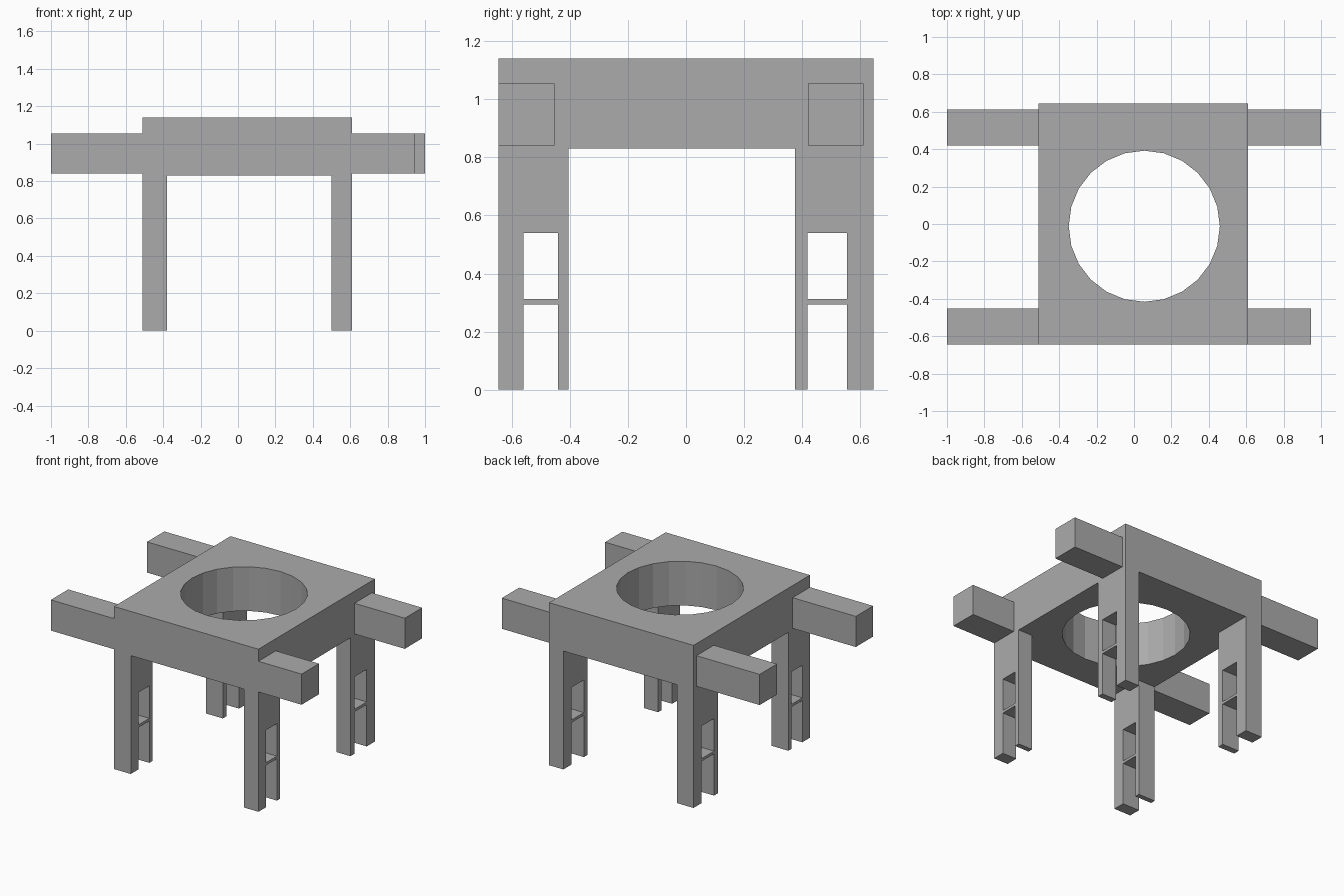
import bpy, bmesh, math
from mathutils import Vector

cube = bpy.data.objects.get("Cube")
if cube:
    bpy.data.objects.remove(cube, do_unlink=True)

grey = bpy.data.materials.new("plain grey")
grey.use_nodes = True
GREY = (0.41, 0.41, 0.41, 1)
grey.diffuse_color = GREY
grey.node_tree.nodes["Principled BSDF"].inputs["Base Color"].default_value = GREY


def prism(name, loops, direction):
    """Fill closed outlines (later ones are holes) and extrude along direction."""
    bm = bmesh.new()
    for loop in loops:
        verts = [bm.verts.new(p) for p in loop]
        for a, b in zip(verts, verts[1:] + verts[:1]):
            bm.edges.new((a, b))
    bmesh.ops.triangle_fill(bm, use_beauty=True, use_dissolve=False, edges=bm.edges[:])
    out = bmesh.ops.extrude_face_region(bm, geom=bm.faces[:], use_keep_orig=True)
    moved = [g for g in out["geom"] if isinstance(g, bmesh.types.BMVert)]
    bmesh.ops.translate(bm, verts=moved, vec=Vector(direction))
    bmesh.ops.recalc_face_normals(bm, faces=bm.faces[:])
    mesh = bpy.data.meshes.new(name)
    bm.to_mesh(mesh)
    bm.free()
    mesh.materials.append(grey)
    obj = bpy.data.objects.new(name, mesh)
    bpy.context.collection.objects.link(obj)
    return obj


def box(name, x0, x1, y0, y1, z0, z1):
    base = [(x0, y0, z0), (x1, y0, z0), (x1, y1, z0), (x0, y1, z0)]
    return prism(name, [base], (0, 0, z1 - z0))


# Main slab with a round opening
LEFT, RIGHT, HALF_Y = 0.61, -0.51, 0.645
BOTTOM, TOP = 0.83, 1.14
outline = [(RIGHT, -HALF_Y, BOTTOM), (LEFT, -HALF_Y, BOTTOM),
           (LEFT, HALF_Y, BOTTOM), (RIGHT, HALF_Y, BOTTOM)]
opening = [(0.055 + 0.404 * math.cos(math.tau * i / 24),
            -0.012 + 0.404 * math.sin(math.tau * i / 24), BOTTOM) for i in range(24)]
prism("slab", [outline, opening], (0, 0, TOP - BOTTOM))

# Forked legs, each with a thin rung across the slot
leg_sides = {"left": (0.50, LEFT), "right": (RIGHT, -0.38)}
leg_ends = {"front": (-HALF_Y, -0.56, -0.44, -0.405),
            "back": (0.375, 0.418, 0.555, HALF_Y)}
for end, (y0, s0, s1, y1) in leg_ends.items():
    for side, (x0, x1) in leg_sides.items():
        profile = [(y0, 0), (y0, BOTTOM), (y1, BOTTOM), (y1, 0),
                   (s1, 0), (s1, 0.54), (s0, 0.54), (s0, 0)]
        prism(f"{end}_{side}_leg", [[(x0, y, z) for y, z in profile]], (x1 - x0, 0, 0))
        box(f"{end}_{side}_rung", x0, x1, s0, s1, 0.293, 0.312)

# Horizontal arms; the front left one is a little shorter
arm_ends = {"front": (-HALF_Y, -0.453, 0.945), "back": (0.42, 0.612, 1.0)}
for end, (y0, y1, reach) in arm_ends.items():
    box(f"{end}_left_arm", LEFT, reach, y0, y1, 0.84, 1.055)
    box(f"{end}_right_arm", -1.0, RIGHT, y0, y1, 0.84, 1.055)
